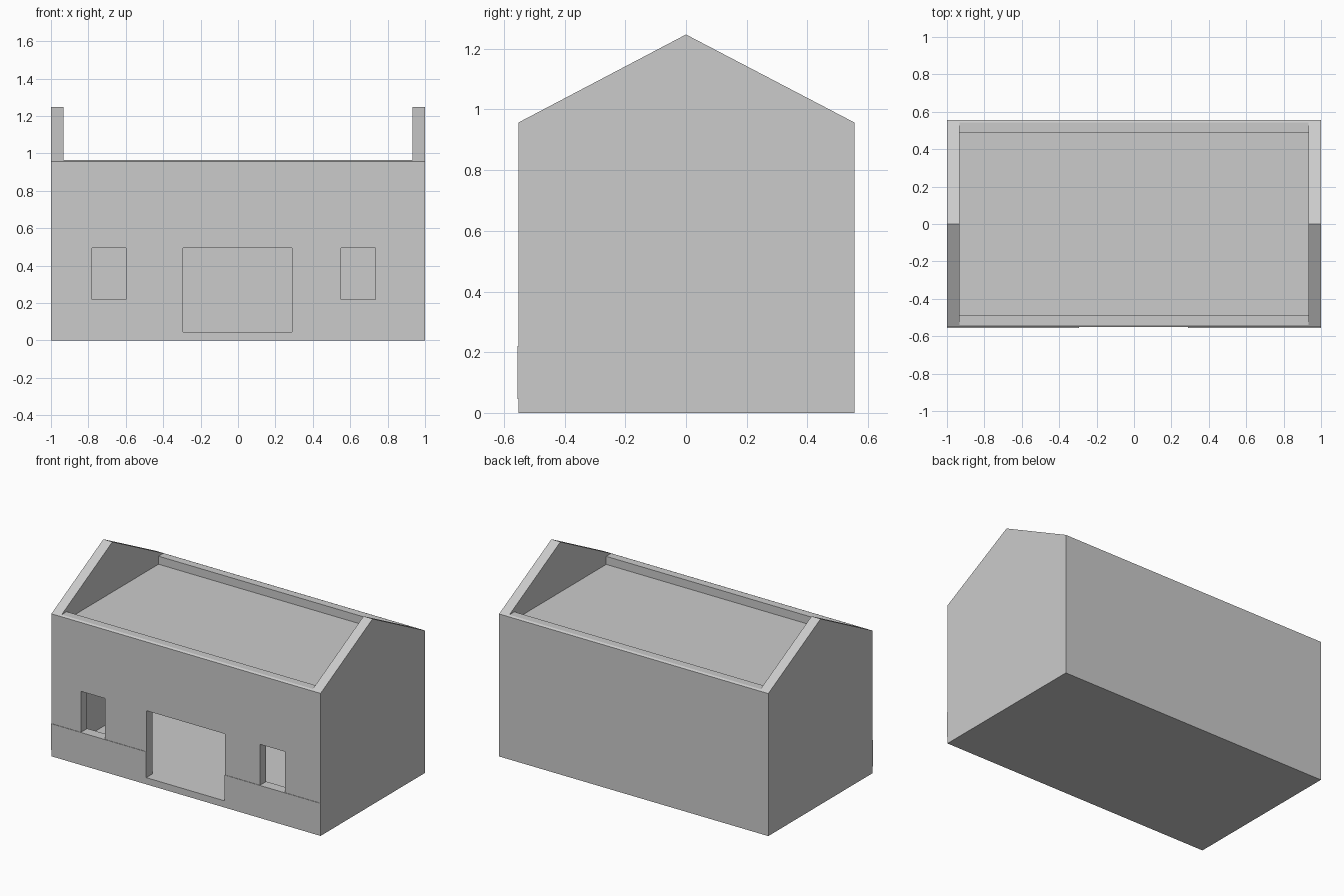
import bpy, bmesh

if "Cube" in bpy.data.objects:
    bpy.data.objects.remove(bpy.data.objects["Cube"])


def prism(name, profile, x0, x1):
    """Extrude a (y, z) profile along x."""
    bm = bmesh.new()
    face = bm.faces.new([bm.verts.new((x0, y, z)) for y, z in profile])
    out = bmesh.ops.extrude_face_region(bm, geom=[face])
    verts = [g for g in out["geom"] if isinstance(g, bmesh.types.BMVert)]
    bmesh.ops.translate(bm, verts=verts, vec=(x1 - x0, 0, 0))
    bmesh.ops.recalc_face_normals(bm, faces=bm.faces)
    mesh = bpy.data.meshes.new(name)
    bm.to_mesh(mesh)
    bm.free()
    obj = bpy.data.objects.new(name, mesh)
    bpy.context.collection.objects.link(obj)
    return obj


def box(name, x0, x1, y0, y1, z0, z1):
    return prism(name, [(y0, z0), (y1, z0), (y1, z1), (y0, z1)], x0, x1)


def cut(target, cutter):
    cutter.hide_render = True
    mod = target.modifiers.new("cut", 'BOOLEAN')
    mod.operation = 'DIFFERENCE'
    mod.solver = 'EXACT'
    mod.object = cutter
    bpy.context.view_layer.objects.active = target
    bpy.ops.object.modifier_apply(modifier=mod.name)
    bpy.data.objects.remove(cutter)


FRONT, BACK = -0.552, 0.555      # outer wall faces
IN_F, IN_B = -0.486, 0.489       # inner wall faces
IN_X = 0.933                     # inner gable face
EAVE, WALL_TOP, RIDGE = 0.957, 0.964, 1.247
FLOOR, LOFT = 0.045, 0.91        # floor surfaces
DOOR = (-0.295, 0.29)

# House shell: gabled block
house = prism("house_shell", [(FRONT, 0), (BACK, 0), (BACK, EAVE),
                              (0, RIDGE), (FRONT, EAVE)], -1, 1)

# Open roof and sunken loft floor between the gables
cut(house, prism("roof_cutter", [
    (IN_F, LOFT), (IN_B, LOFT), (IN_B, WALL_TOP), (0.7, WALL_TOP),
    (0.7, 1.4), (-0.7, 1.4), (-0.7, WALL_TOP), (IN_F, WALL_TOP)], -IN_X, IN_X))

# Hollow room under the loft
cut(house, box("room_cutter", -IN_X, IN_X, IN_F, IN_B, FLOOR, LOFT - 0.045))

# Wide doorway and two windows in the front wall
for x0, x1, z0 in ((*DOOR, FLOOR), (-0.78, -0.60, 0.22), (0.55, 0.735, 0.22)):
    cut(house, box("opening_cutter", x0, x1, -0.7, -0.4, z0, 0.495))

# Thin plinth band on either side of the doorway
for side, x0, x1 in (("left", -1, DOOR[0]), ("right", DOOR[1], 1)):
    box("plinth_" + side, x0, x1, FRONT - 0.003, FRONT, FLOOR, 0.22)
